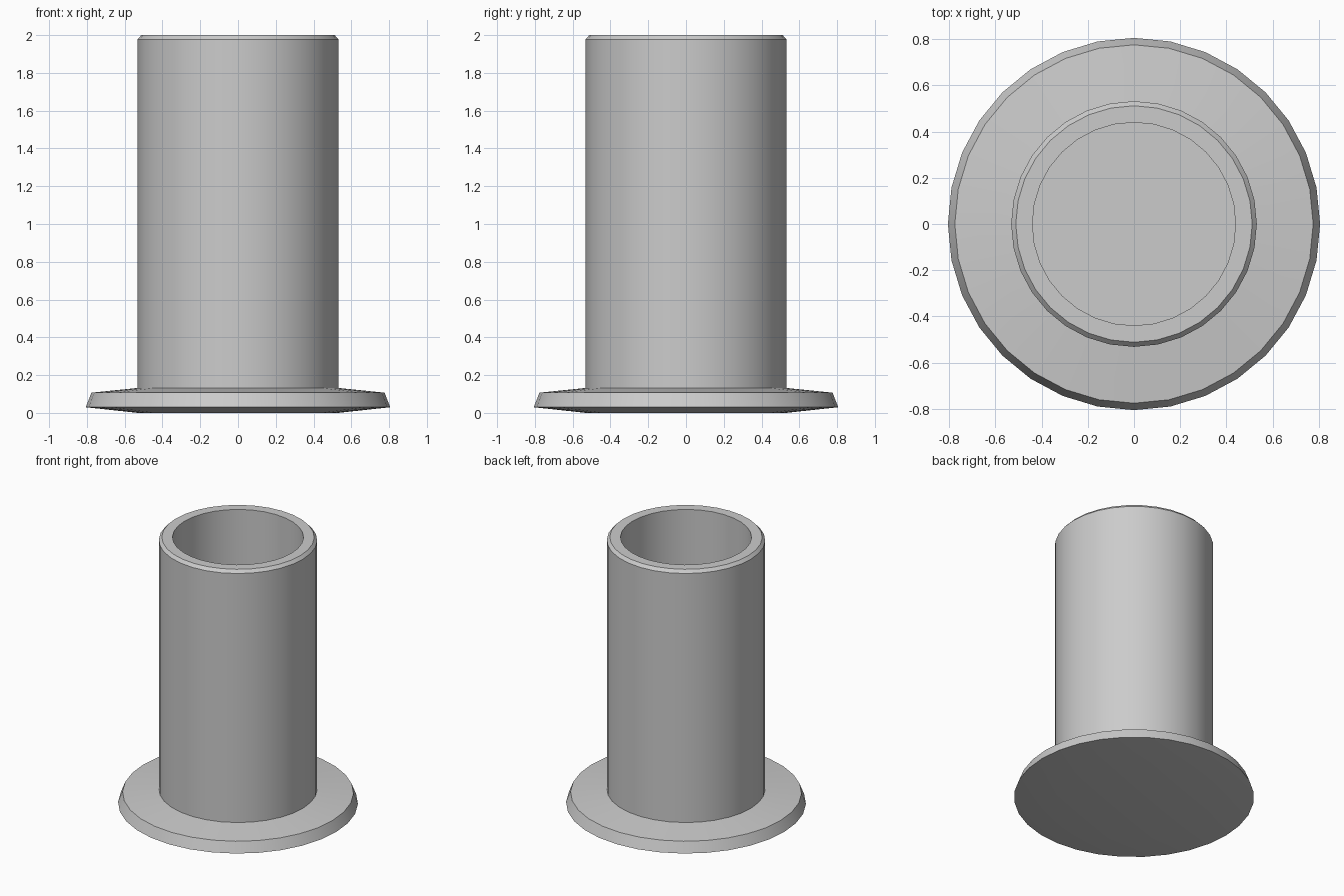
import bpy, bmesh, math

if "Cube" in bpy.data.objects:
    bpy.data.objects.remove(bpy.data.objects["Cube"])

SIDES = 32


def lathe(name, profile):
    """Revolve (radius, z) points around z; ends are closed with flat caps."""
    bm = bmesh.new()
    rings = []
    for r, z in profile:
        rings.append([bm.verts.new((r * math.cos(2 * math.pi * i / SIDES),
                                    r * math.sin(2 * math.pi * i / SIDES), z))
                      for i in range(SIDES)])
    for a, b in zip(rings, rings[1:]):
        for i in range(SIDES):
            j = (i + 1) % SIDES
            bm.faces.new((a[i], a[j], b[j], b[i]))
    bm.faces.new(rings[0][::-1])
    bm.faces.new(rings[-1])
    mesh = bpy.data.meshes.new(name)
    bm.to_mesh(mesh)
    bm.free()
    obj = bpy.data.objects.new(name, mesh)
    bpy.context.collection.objects.link(obj)
    bpy.context.view_layer.objects.active = obj
    obj.select_set(True)
    bpy.ops.object.shade_smooth_by_angle(angle=math.radians(30))
    obj.select_set(False)
    return obj


# Flanged cup: shallow dished base, bevelled flange, hollow tube with inner floor
lathe("flanged_tube", [
    (0.53, 0.0),      # flat underside
    (0.806, 0.03),    # flange lower rim
    (0.776, 0.107),   # flange upper rim
    (0.532, 0.132),   # foot of the tube
    (0.532, 1.978),   # outer wall
    (0.512, 2.0),     # bevelled lip
    (0.44, 2.0),      # inner lip
    (0.44, 0.13),     # inner floor
])
